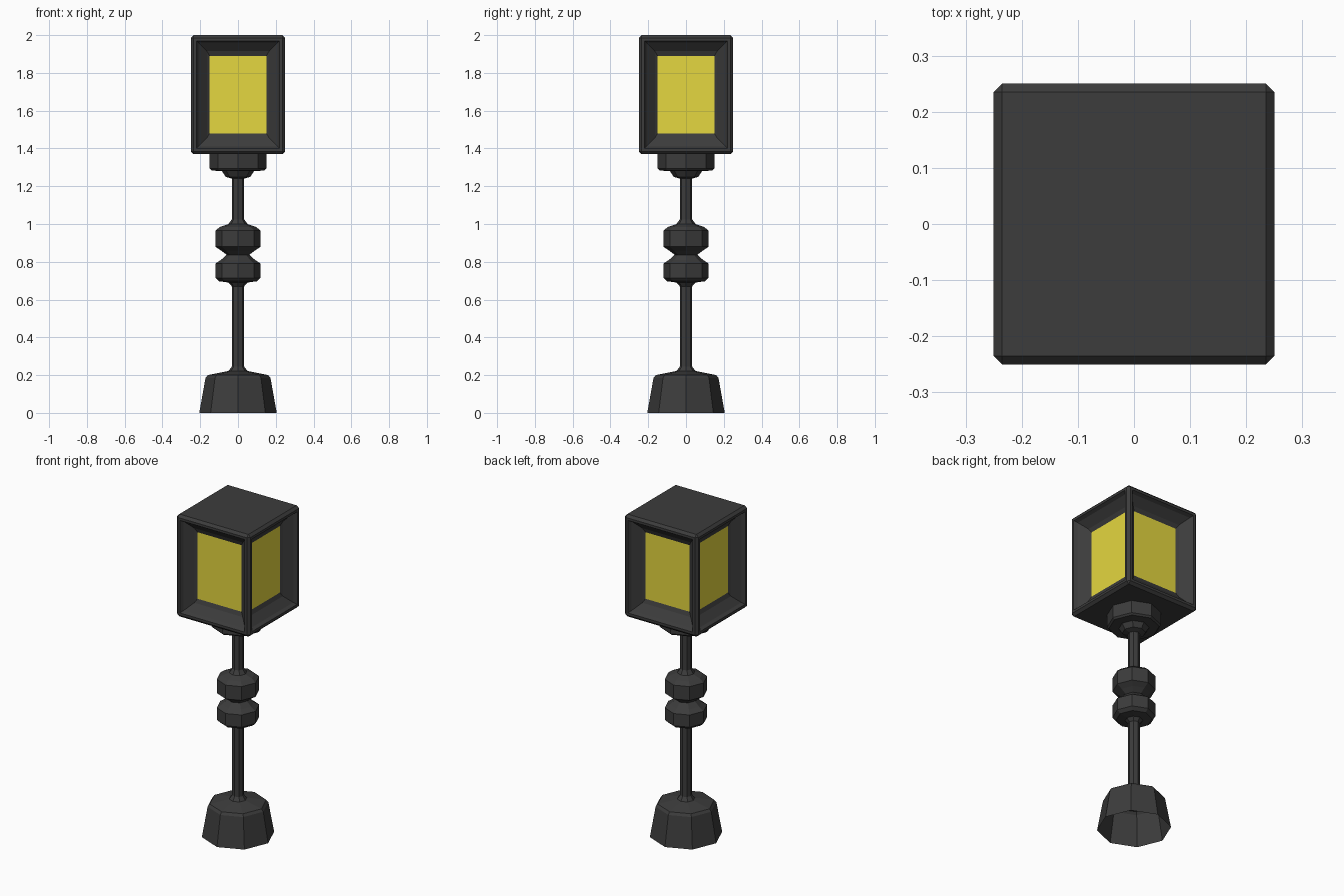
import bpy, bmesh
from math import cos, sin, pi
from mathutils import Vector, Matrix

if "Cube" in bpy.data.objects:
    bpy.data.objects.remove(bpy.data.objects["Cube"])


def material(name, color):
    m = bpy.data.materials.new(name)
    m.diffuse_color = color
    m.use_nodes = True
    m.node_tree.nodes["Principled BSDF"].inputs["Base Color"].default_value = m.diffuse_color
    return m


iron = material("dark_iron", (0.045, 0.045, 0.045, 1))
glow = material("yellow_glass", (0.78, 0.68, 0.05, 1))


def add_object(name, bm, mat):
    mesh = bpy.data.meshes.new(name)
    bm.to_mesh(mesh)
    bm.free()
    mesh.materials.append(mat)
    ob = bpy.data.objects.new(name, mesh)
    bpy.context.collection.objects.link(ob)
    return ob


def lathe(name, profile, sides=8):
    """Open faceted shell from (radius, z) pairs, bottom to top."""
    bm = bmesh.new()
    rings = [[bm.verts.new((r * cos(2 * pi * i / sides), r * sin(2 * pi * i / sides), z))
              for i in range(sides)] for r, z in profile]
    for a, b in zip(rings, rings[1:]):
        for i in range(sides):
            j = (i + 1) % sides
            bm.faces.new((a[i], a[j], b[j], b[i]))
    return add_object(name, bm, iron)


# Post: open flared foot, rod, two knobs and the collar under the lantern
lathe("post", [
    (0.205, 0), (0.172, 0.185), (0.16, 0.2), (0.05, 0.222), (0.033, 0.245),
    (0.033, 0.67), (0.05, 0.69), (0.1, 0.697), (0.12, 0.715), (0.12, 0.79),
    (0.09, 0.81), (0.06, 0.837), (0.09, 0.86), (0.12, 0.88), (0.12, 0.965),
    (0.095, 0.985), (0.05, 1.0), (0.033, 1.025),
    (0.033, 1.24), (0.065, 1.25), (0.085, 1.28), (0.14, 1.283), (0.15, 1.293),
    (0.15, 1.37)])

# Lantern housing: chamfered box with a sloped window recess on four sides
bm = bmesh.new()
bmesh.ops.create_cube(bm, size=1, matrix=Matrix.Translation((0, 0, 1.685))
                      @ Matrix.Diagonal((0.5, 0.5, 0.63, 1)))
bmesh.ops.bevel(bm, geom=bm.edges[:], offset=0.015, segments=1, affect='EDGES')
bm.normal_update()
windows = [f for f in bm.faces if f.calc_area() > 0.2 and abs(f.normal.z) < 0.1]
for thickness, depth in ((0.015, 0), (0.01, -0.02), (0.045, -0.04), (0.015, -0.01)):
    bmesh.ops.inset_individual(bm, faces=windows, thickness=thickness, depth=depth,
                               use_even_offset=True)
    bm.normal_update()

# Glass panes: taken from the recess floors
panes = bmesh.new()
for f in windows:
    for v in f.verts:
        v.co.z = 1.89 if v.co.z > 1.685 else 1.48
    panes.faces.new([panes.verts.new(v.co) for v in f.verts])
bmesh.ops.delete(bm, geom=windows, context='FACES_ONLY')
add_object("lantern_housing", bm, iron)
add_object("glass_panes", panes, glow)
